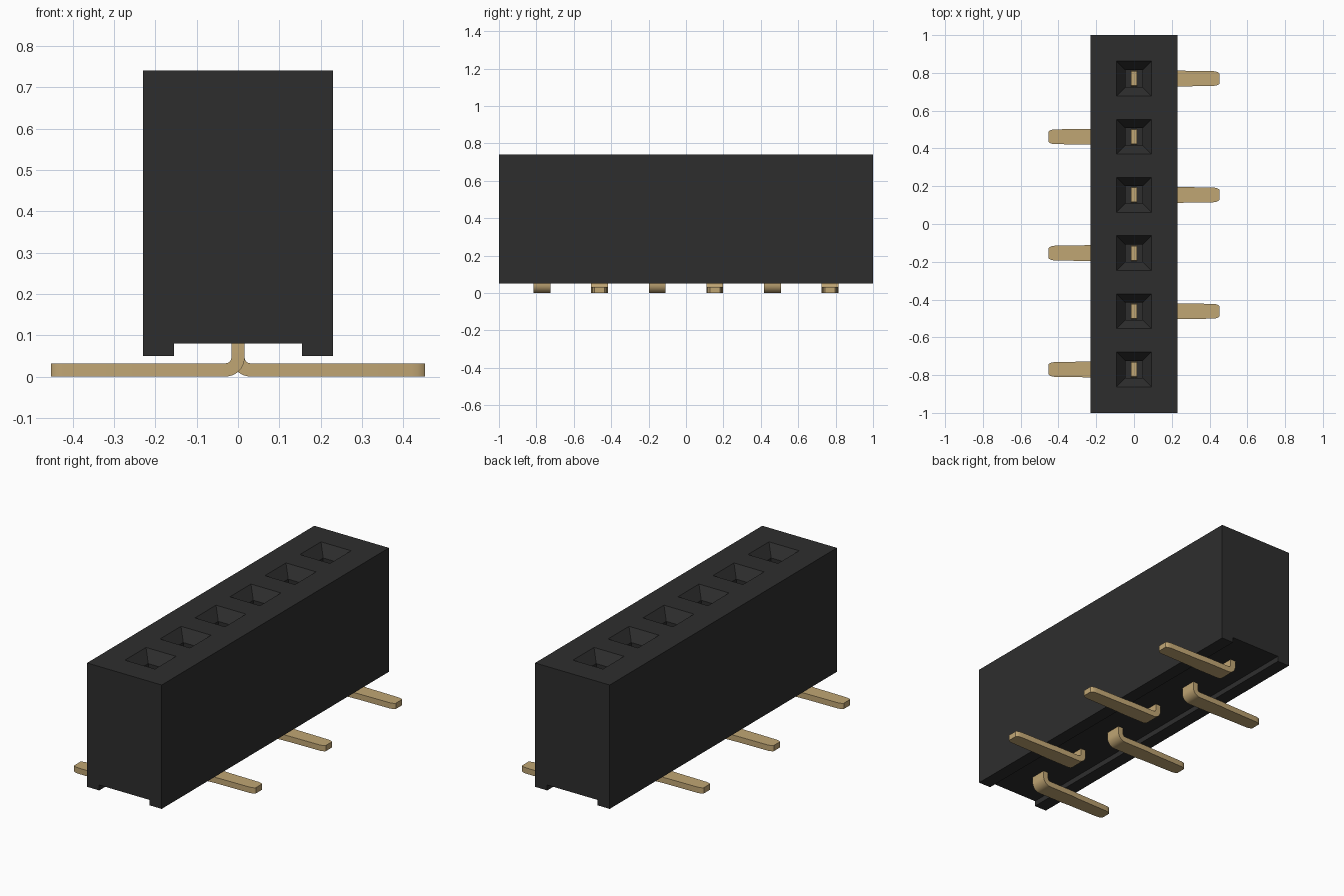
import bpy
import bmesh
import math

cube = bpy.data.objects.get("Cube")
if cube:
    bpy.data.objects.remove(cube, do_unlink=True)

COUNT, PITCH = 6, 0.308
TOP, FOOT, RECESS = 0.74, 0.05, 0.08
THICK = 0.032


def material(name, color, rough):
    m = bpy.data.materials.new(name)
    m.use_nodes = True
    m.diffuse_color = (*color, 1)
    bsdf = m.node_tree.nodes["Principled BSDF"]
    bsdf.inputs["Base Color"].default_value = (*color, 1)
    bsdf.inputs["Roughness"].default_value = rough
    return m


black = material("black plastic", (0.027, 0.027, 0.027), 0.6)
gold = material("gold metal", (0.53, 0.38, 0.175), 0.4)


def loft(bm, rings):
    """Skin a list of equal point rings and cap both ends."""
    loops = [[bm.verts.new(p) for p in ring] for ring in rings]
    n = len(loops[0])
    for a, b in zip(loops, loops[1:]):
        for i in range(n):
            j = (i + 1) % n
            bm.faces.new((a[i], a[j], b[j], b[i]))
    bm.faces.new(loops[0])
    bm.faces.new(loops[-1])


def finish(bm, name, mat):
    bmesh.ops.recalc_face_normals(bm, faces=bm.faces[:])
    mesh = bpy.data.meshes.new(name)
    bm.to_mesh(mesh)
    bm.free()
    mesh.materials.append(mat)
    obj = bpy.data.objects.new(name, mesh)
    bpy.context.collection.objects.link(obj)
    return obj


def activate(obj):
    bpy.ops.object.select_all(action="DESELECT")
    obj.select_set(True)
    bpy.context.view_layer.objects.active = obj


rows = [(i - (COUNT - 1) / 2) * PITCH for i in range(COUNT)]

# Housing: block with a channel along the underside
half = [(0.155, RECESS), (0.155, FOOT), (0.23, FOOT), (0.23, TOP)]
outline = half + [(-x, z) for x, z in reversed(half)]
bm = bmesh.new()
loft(bm, [[(x, y, z) for x, z in outline] for y in (-1, 1)])
housing = finish(bm, "housing", black)

# Sockets: tapered mouths leading into square shafts
MOUTH, SHAFT, DEPTH, OVER = 0.0925, 0.046, 0.06, 0.02
flare = MOUTH + (MOUTH - SHAFT) * OVER / DEPTH
bm = bmesh.new()
for y in rows:
    loft(bm, [[(sx * s, y + sy * s, z)
               for sx, sy in ((-1, -1), (1, -1), (1, 1), (-1, 1))]
              for s, z in ((flare, TOP + OVER), (SHAFT, TOP - DEPTH), (SHAFT, 0.2))])
cutter = finish(bm, "socket_cutter", black)
cutter.hide_render = True
activate(housing)
mod = housing.modifiers.new("sockets", "BOOLEAN")
mod.operation = "DIFFERENCE"
mod.solver = "EXACT"
mod.object = cutter
bpy.ops.object.modifier_apply(modifier=mod.name)
bpy.data.objects.remove(cutter, do_unlink=True)

# Pin path: centre x, centre z, direction of travel, half width
R = 0.03
path = [(0, 0.5, 0, 0.038), (0, 0.21, 0, 0.038), (0, 0.19, 0, 0.045)]
for k in range(9):
    a = math.pi / 2 * k / 8
    path.append((R - R * math.cos(a), THICK / 2 + R - R * math.sin(a), a, 0.045))
flat = math.pi / 2
for x, w in ((0.18, 0.045), (0.23, 0.042), (0.42, 0.039),
             (0.435, 0.037), (0.447, 0.032), (0.452, 0.027)):
    path.append((x, THICK / 2, flat, w))


def pin(index, y, side):
    bm = bmesh.new()
    rings = []
    for x, z, a, w in path:
        dx, dz = math.cos(a) * THICK / 2, math.sin(a) * THICK / 2
        rings.append([(side * (x + s * dx), y + t * w, z + s * dz)
                      for s, t in ((-1, -1), (1, -1), (1, 1), (-1, 1))])
    loft(bm, rings)
    obj = finish(bm, f"pin_{index + 1}", gold)
    activate(obj)
    bpy.ops.object.shade_smooth_by_angle(angle=math.radians(30))


# Legs alternate between the two sides
for i, y in enumerate(rows):
    pin(i, y, 1 if i % 2 else -1)
